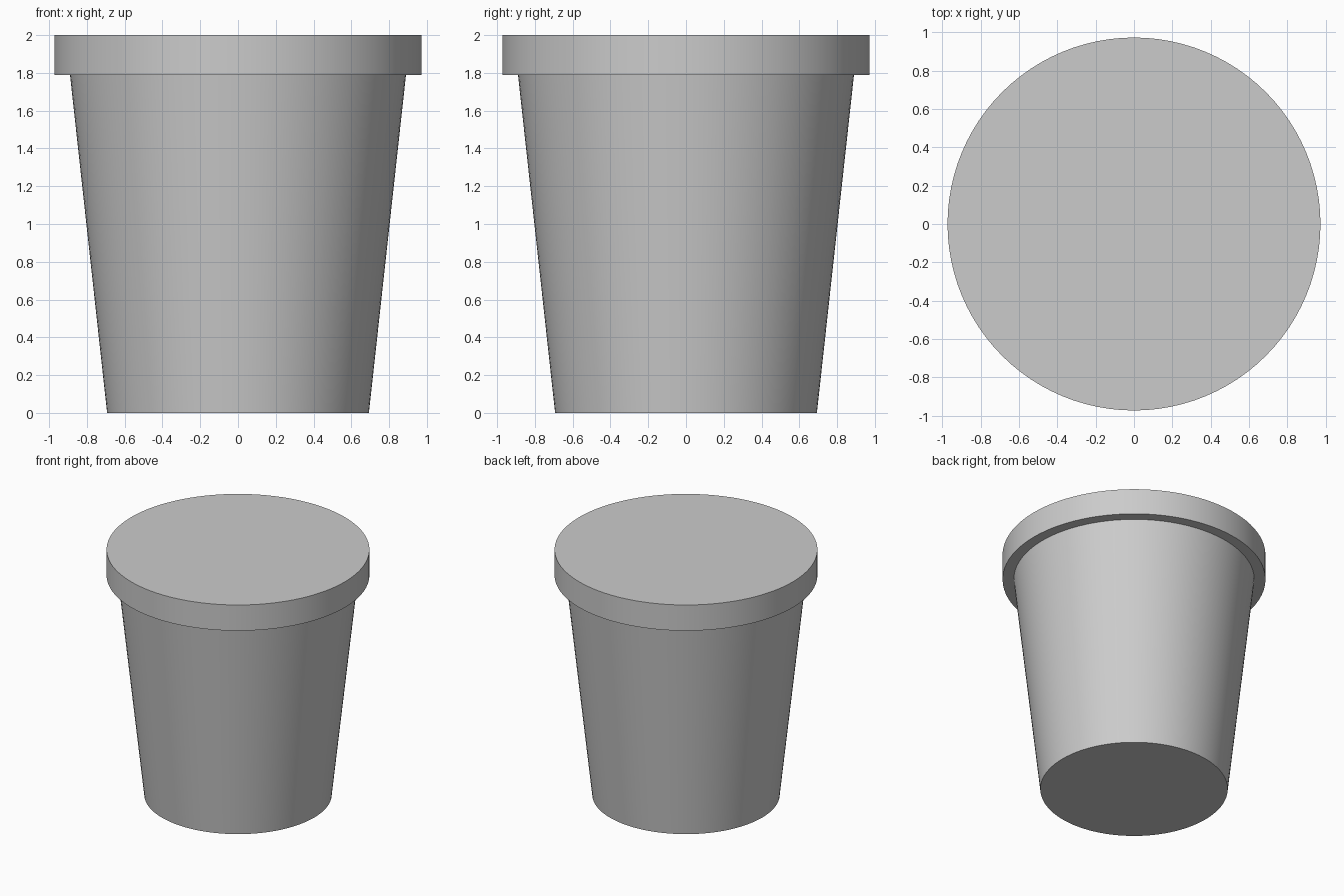
import bpy
import math

if "Cube" in bpy.data.objects:
    bpy.data.objects.remove(bpy.data.objects["Cube"])


def tapered_round(name, r_bottom, r_top, z_bottom, z_top, sides=96):
    """Capped round part with smooth sides and sharp rims."""
    bpy.ops.mesh.primitive_cone_add(
        vertices=sides, radius1=r_bottom, radius2=r_top,
        depth=z_top - z_bottom, location=(0, 0, (z_bottom + z_top) / 2))
    obj = bpy.context.object
    obj.name = name
    bpy.ops.object.shade_smooth_by_angle(angle=math.radians(30))
    return obj


LID_BOTTOM = 1.79

# Tapered tub body
tapered_round("tub_body", 0.693, 0.89, 0.0, LID_BOTTOM + 0.005)

# Flat overhanging lid
tapered_round("lid", 0.972, 0.972, LID_BOTTOM, 2.0)
